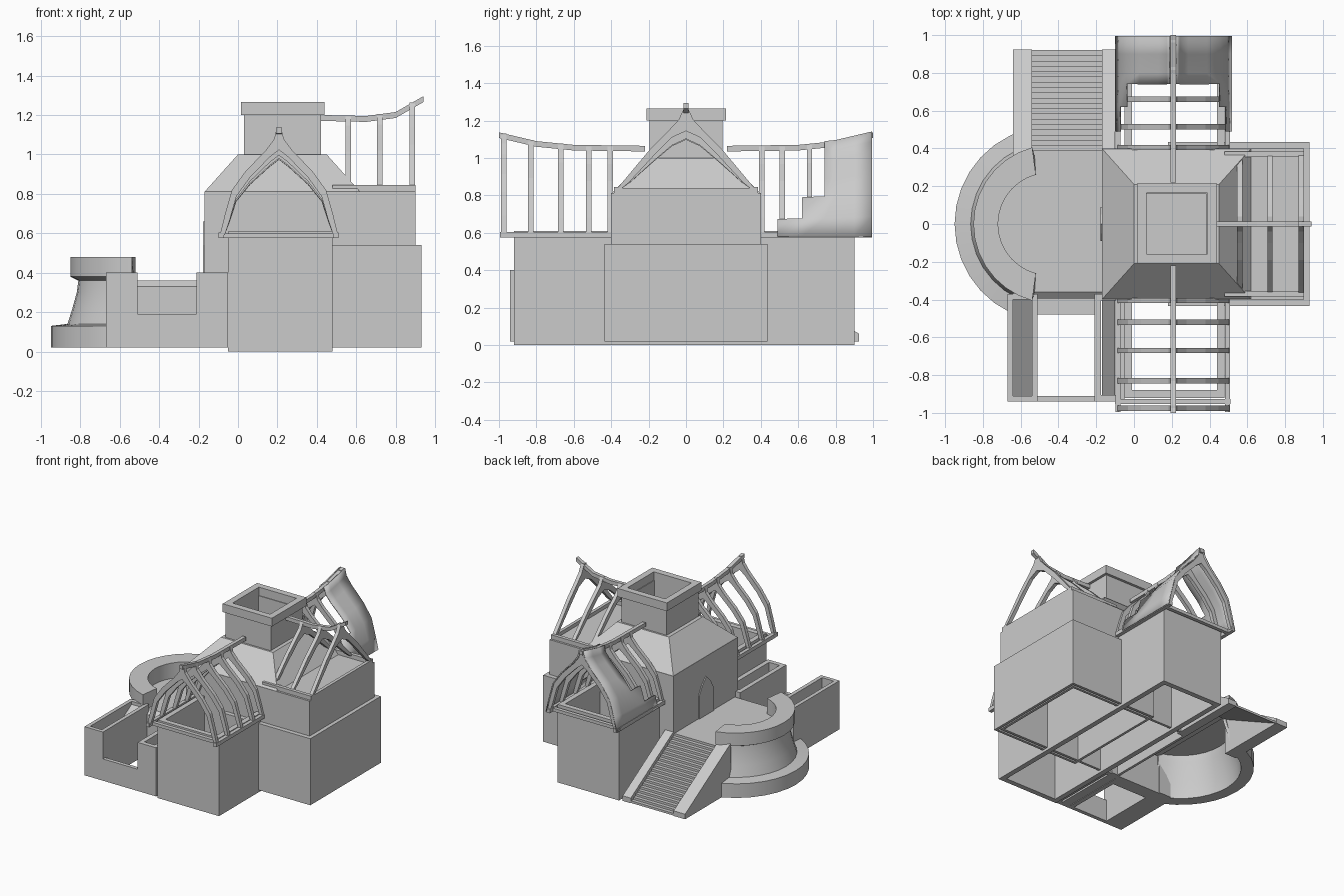
import bpy, bmesh, math

old = bpy.data.objects.get("Cube")
if old:
    bpy.data.objects.remove(old, do_unlink=True)

stone = bpy.data.materials.new("pale_grey_stone")
stone.use_nodes = True
GREY = (0.6, 0.6, 0.6, 1)
stone.diffuse_color = GREY
stone.node_tree.nodes["Principled BSDF"].inputs["Base Color"].default_value = GREY


def finish(name, bm, smooth=False):
    bmesh.ops.recalc_face_normals(bm, faces=bm.faces)
    mesh = bpy.data.meshes.new(name)
    bm.to_mesh(mesh)
    bm.free()
    mesh.materials.append(stone)
    obj = bpy.data.objects.new(name, mesh)
    bpy.context.collection.objects.link(obj)
    if smooth:
        bpy.ops.object.select_all(action="DESELECT")
        obj.select_set(True)
        bpy.context.view_layer.objects.active = obj
        bpy.ops.object.shade_smooth_by_angle(angle=math.radians(35))
    return obj


def add_prism(bm, pts, axis, lo, hi):
    """Extrude a 2D outline along an axis: x uses (y, z), y uses (x, z), z uses (x, y)."""
    def place(p, d):
        v = list(p)
        v.insert("xyz".index(axis), d)
        return bm.verts.new(v)
    a = [place(p, lo) for p in pts]
    b = [place(p, hi) for p in pts]
    bm.faces.new(a)
    bm.faces.new(b[::-1])
    for i in range(len(pts)):
        j = (i + 1) % len(pts)
        bm.faces.new((a[i], b[i], b[j], a[j]))


def add_box(bm, x0, x1, y0, y1, z0, z1):
    add_prism(bm, [(x0, y0), (x1, y0), (x1, y1), (x0, y1)], "z", z0, z1)


def box(name, *size):
    bm = bmesh.new()
    add_box(bm, *size)
    return finish(name, bm)


def prism(name, pts, axis, lo, hi):
    bm = bmesh.new()
    add_prism(bm, pts, axis, lo, hi)
    return finish(name, bm)


def ring(name, x0, x1, y0, y1, z0, z1, t, lid=0):
    """Four walls around a shaft, with an optional lid on top."""
    bm = bmesh.new()
    top = z1 - lid
    add_box(bm, x0, x0 + t, y0, y1, z0, top)
    add_box(bm, x1 - t, x1, y0, y1, z0, top)
    add_box(bm, x0 + t, x1 - t, y0, y0 + t, z0, top)
    add_box(bm, x0 + t, x1 - t, y1 - t, y1, z0, top)
    if lid:
        add_box(bm, x0, x1, y0, y1, top, z1)
    return finish(name, bm)


# Hollow tower, hipped roof and open chimney
ring("tower", -0.17, 0.90, -0.40, 0.40, 0.02, 0.812, 0.02, 0.02)
bm = bmesh.new()
low = [bm.verts.new(v) for v in ((-0.17, -0.4, 0.81), (0.62, -0.4, 0.81), (0.62, 0.4, 0.81), (-0.17, 0.4, 0.81))]
top = [bm.verts.new(v) for v in ((0, -0.21, 1), (0.45, -0.21, 1), (0.45, 0.21, 1), (0, 0.21, 1))]
bm.faces.new(low)
bm.faces.new(top)
for i in range(4):
    bm.faces.new((low[i], low[i - 1], top[i - 1], top[i]))
finish("tower_roof", bm)
ring("chimney", 0.03, 0.42, -0.195, 0.195, 1.0, 1.2, 0.035)
ring("chimney_cap", 0.015, 0.44, -0.21, 0.215, 1.2, 1.265, 0.05)
door = [(-0.09, 0.36), (0.09, 0.36), (0.09, 0.54), (0.05, 0.61), (0, 0.66), (-0.05, 0.61), (-0.09, 0.54)]
prism("arched_door", door, "x", -0.178, -0.17)

# Long block forming the front and back wings, and the side wing
ring("front_and_back_wings", -0.05, 0.48, -0.92, 0.90, 0.0, 0.61, 0.04)
ring("side_wing", 0.18, 0.93, -0.435, 0.435, 0.02, 0.54, 0.02, 0.02)

# Ogee ribs: half width and relative height of the outer edge
WING = [(0.30, 0), (0.275, 0.19), (0.24, 0.42), (0.17, 0.60), (0.07, 0.79), (0.025, 0.90), (0.012, 1)]
SIDE = [(0.37, 0), (0.33, 0.11), (0.19, 0.50), (0.10, 0.71), (0.04, 0.86), (0.012, 1)]
RIDGE = [(0.22, 1.065), (0.6, 1.07), (0.8, 1.09), (1.0, 1.137)]
SIDE_RIDGE = [(0.42, 1.20), (0.65, 1.195), (0.8, 1.215), (0.94, 1.295)]


def ridge_height(path, d):
    for (a, za), (b, zb) in zip(path, path[1:]):
        if d <= b:
            return za + (zb - za) * (d - a) / (b - a)
    return path[-1][1]


def ribs(name, profile, axis, centre, base, path, spots, sign=1):
    bm = bmesh.new()
    for d in spots:
        rise = ridge_height(path, d) - base
        for s in (-1, 1):
            outer = [(u, base + h * rise) for u, h in profile]
            inner = [(max(u - 0.024, 0), z - 0.03 * min(1, (z - base) / 0.1)) for u, z in outer[:-2]]
            inner.append((0, outer[-3][1] + 0.005))
            outline = [(centre + s * u, z) for u, z in outer + [(0, outer[-1][1])] + inner[::-1]]
            add_prism(bm, outline, axis, sign * d - 0.014, sign * d + 0.014)
    return finish(name, bm)


def ridge(name, path, axis, centre, sign=1):
    outline = [(sign * d, z) for d, z in path] + [(sign * d, z - 0.03) for d, z in path[::-1]]
    return prism(name, outline, axis, centre - 0.014, centre + 0.014)


for name, sign, spots in (("front", -1, (0.405, 0.52, 0.67, 0.83, 0.975)),
                          ("back", 1, (0.405, 0.515, 0.66, 0.83, 0.975))):
    ribs(name + "_canopy_ribs", WING, "y", 0.208, 0.59, RIDGE, spots, sign)
    ridge(name + "_canopy_ridge", RIDGE, "x", 0.208, sign)
    y0, y1 = sorted((sign * 0.39, sign * 0.995))
    for side, x in (("right", -0.085), ("left", 0.495)):
        box(f"{name}_canopy_{side}_sill", x - 0.014, x + 0.014, y0, y1, 0.575, 0.605)
    ye = sign * 0.94
    box(name + "_canopy_tie", -0.10, 0.51, ye - 0.014, ye + 0.014, 0.575, 0.60)

ribs("side_canopy_ribs", SIDE, "x", 0, 0.835, SIDE_RIDGE, (0.56, 0.72, 0.885))
ridge("side_canopy_ridge", SIDE_RIDGE, "y", 0)
for name, y in (("front", -0.37), ("back", 0.37)):
    box(f"side_canopy_{name}_sill", 0.48, 0.90, y - 0.014, y + 0.014, 0.812, 0.845)
box("side_canopy_tie", 0.875, 0.90, -0.37, 0.37, 0.812, 0.84)

# Partial roof skin on the back canopy, with a stepped edge
bm = bmesh.new()
columns = (0.49, 0.62, 0.74, 0.80, 0.90, 0.995)
for s in (-1, 1):
    grid = [[bm.verts.new((0.208 + s * (u + 0.006), y, 0.58 + h * (ridge_height(RIDGE, y) - 0.575)))
             for u, h in WING] for y in columns]
    for i in range(len(columns) - 1):
        rows = min(i + 1, 2) if i < 2 else len(WING) - 1
        for j in range(rows):
            bm.faces.new((grid[i][j], grid[i + 1][j], grid[i + 1][j + 1], grid[i][j + 1]))
bmesh.ops.delete(bm, geom=[v for v in bm.verts if not v.link_faces], context="VERTS")
skin = finish("back_canopy_skin", bm, smooth=True)
solid = skin.modifiers.new("thickness", "SOLIDIFY")
solid.thickness = 0.008
solid.offset = 0

# Terrace slab with its front wall and ledge
slab = [(0.37, 0.36), (-0.36, 0.36), (-0.395, 0.33), (-0.395, 0.02), (-0.37, 0.02), (-0.37, 0.32), (0.37, 0.32)]
prism("terrace", slab, "x", -0.54, -0.17)
box("terrace_ledge", -0.51, -0.20, -0.48, -0.395, 0.02, 0.13)

# Hollow round bastion with parapet: radius, height and centre offset
bastion = [(0.52, 0.02), (0.52, 0.13), (0.435, 0.14), (0.41, 0.22), (0.388, 0.30), (0.38, 0.36),
           (0.42, 0.38), (0.42, 0.48), (0.27, 0.48), (0.27, 0.36), (0.08, 0.36), (0.08, 0.33),
           (0.36, 0.33), (0.37, 0.28), (0.42, 0.12), (0.43, 0.02)]
bm = bmesh.new()
STEPS = 14
start, end = math.radians(105), math.radians(255)
rows = []
for k in range(STEPS + 1):
    a = start + (end - start) * k / STEPS
    rows.append([bm.verts.new(((-0.45 if r < 0.3 else -0.43) + r * math.cos(a), r * math.sin(a), z))
                 for r, z in bastion])
for p, q in zip(rows, rows[1:]):
    for j in range(len(bastion)):
        n = (j + 1) % len(bastion)
        bm.faces.new((p[j], p[n], q[n], q[j]))
bm.faces.new(rows[0])
bm.faces.new(rows[-1][::-1])
finish("round_bastion", bm, smooth=True)

# Back stairs as one stepped profile
COUNT = 20
outline = [(0.36, 0.30), (0.36, 0.36)]
for k in range(COUNT):
    y = 0.36 + 0.56 * (k + 1) / COUNT
    outline += [(y, 0.36 - 0.34 * k / COUNT), (y, 0.36 - 0.34 * (k + 1) / COUNT)]
prism("back_stairs", outline, "x", -0.54, -0.17)

# Sloping cheeks beside the stairs, repeated inside the front walls
for name, s in (("back", 1), ("front", -1)):
    cheek = [(s * y, z) for y, z in ((0.36, 0.02), (0.925, 0.02), (0.925, 0.06), (0.36, 0.40))]
    for side, x0, x1 in (("outer", -0.64, -0.54), ("inner", -0.17, -0.10)):
        prism(f"{name}_{side}_ramp", cheek, "x", x0, x1)

# Front courtyard: hollow side walls and a low front wall
ring("courtyard_outer_wall", -0.67, -0.51, -0.94, -0.37, 0.02, 0.40, 0.03)
ring("courtyard_inner_wall", -0.21, -0.05, -0.94, -0.37, 0.02, 0.40, 0.035)
box("courtyard_low_wall", -0.51, -0.21, -0.94, -0.91, 0.02, 0.19)
